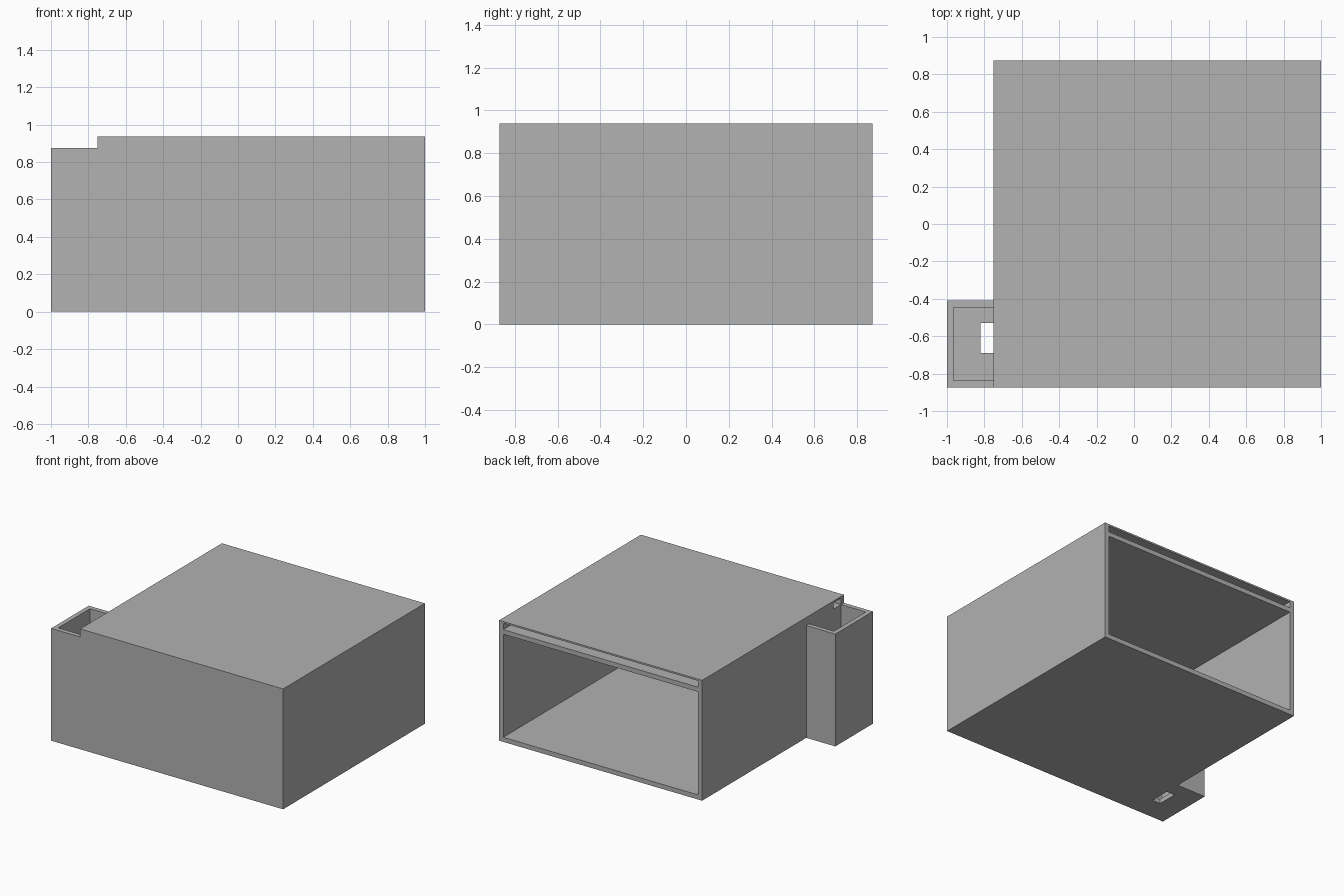
import bpy
from mathutils import Vector

if "Cube" in bpy.data.objects:
    bpy.data.objects.remove(bpy.data.objects["Cube"], do_unlink=True)

grey = bpy.data.materials.new("plain grey")
grey.use_nodes = True
colour = (0.445, 0.445, 0.445, 1)
grey.diffuse_color = colour
grey.node_tree.nodes["Principled BSDF"].inputs["Base Color"].default_value = colour


def block(name, low, high):
    """Box between two opposite corners."""
    low, high = Vector(low), Vector(high)
    bpy.ops.mesh.primitive_cube_add(size=1, location=(low + high) / 2)
    ob = bpy.context.object
    ob.name = name
    ob.scale = high - low
    bpy.ops.object.transform_apply(location=False, rotation=False, scale=True)
    ob.data.materials.append(grey)
    return ob


def cut(target, low, high):
    """Remove a box-shaped space from the target."""
    cutter = block("cutter", low, high)
    cutter.hide_render = True
    mod = target.modifiers.new("opening", "BOOLEAN")
    mod.operation = "DIFFERENCE"
    mod.solver = "EXACT"
    mod.object = cutter
    bpy.context.view_layer.objects.active = target
    bpy.ops.object.modifier_apply(modifier=mod.name)
    bpy.data.objects.remove(cutter, do_unlink=True)


WALL = 0.036
SIDE = -0.75        # outer face of the case next to the chute
DEPTH = 0.873       # half depth
TOP = 0.938
RIM = 0.875         # chute rim and shelf level
SLOT_TOP = 0.925
PAST = 0.1          # how far cutters run past an open side

# Case: open-backed box with a shallow slot above the main space
case = block("case", (SIDE, -DEPTH, 0), (1, DEPTH, TOP))
inner_x = (SIDE + WALL, 1 - WALL)
front = -DEPTH + WALL
for low_z, high_z in ((WALL, RIM - WALL), (RIM, SLOT_TOP)):
    cut(case, (inner_x[0], front, low_z), (inner_x[1], DEPTH + PAST, high_z))

# Small side passage from the shallow slot to the chute
cut(case, (SIDE - PAST, front, RIM), (SIDE + WALL + 0.02, front + 0.09, SLOT_TOP))

# Chute: open-topped well against the case, with a hole in its floor
chute = block("side_chute", (-1, -DEPTH, 0), (SIDE, -0.41, RIM))
cut(chute, (-1 + WALL, front, WALL), (SIDE + PAST, -0.41 - WALL, RIM + PAST))
cut(chute, (-0.82, -0.69, -PAST), (SIDE + PAST, -0.53, WALL + PAST))
